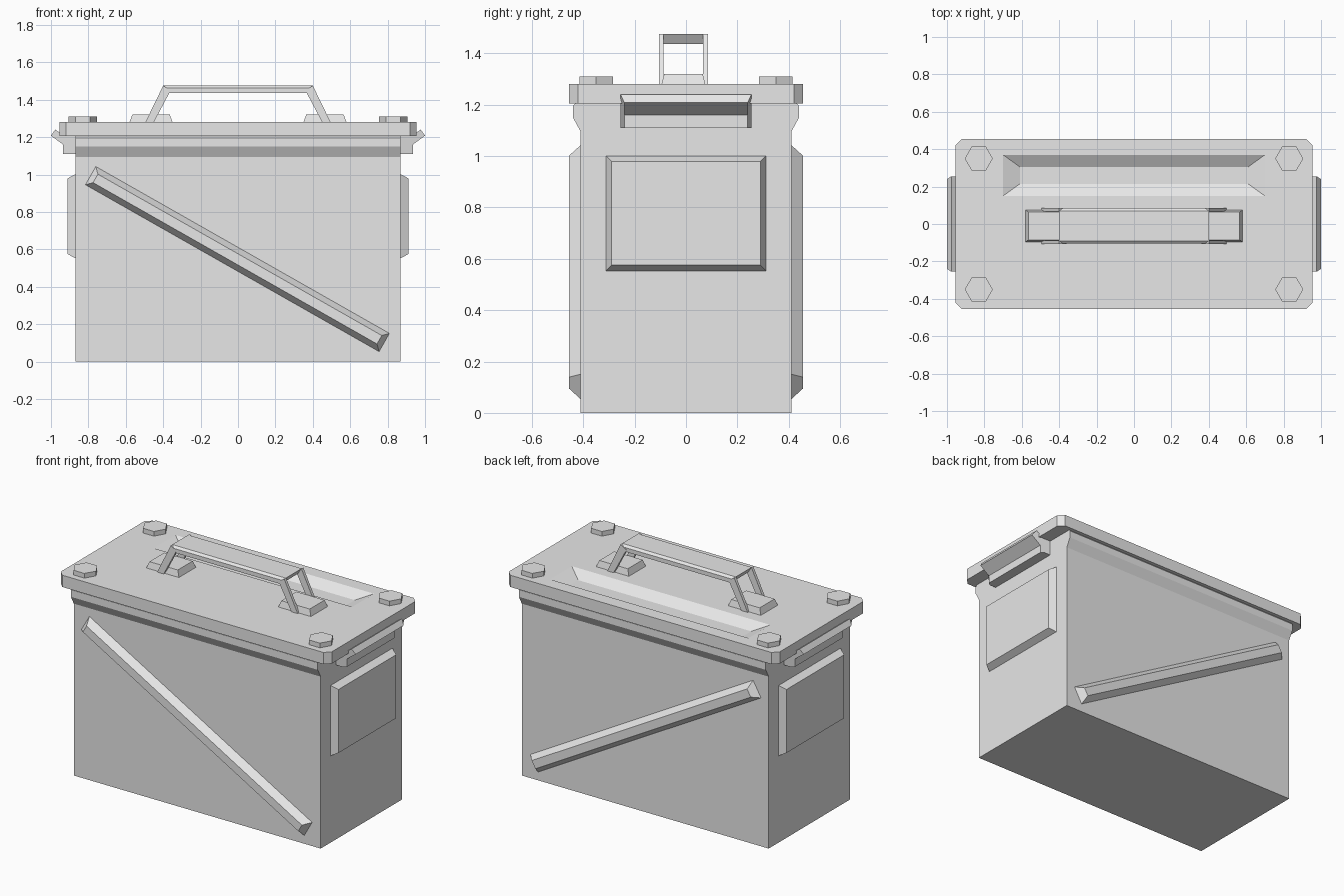
import bpy, bmesh, math
from mathutils import Matrix, Vector

if "Cube" in bpy.data.objects:
    bpy.data.objects.remove(bpy.data.objects["Cube"])

GREY = (0.8, 0.8, 0.8, 1.0)
paint = bpy.data.materials.new("light_grey_paint")
paint.use_nodes = True
paint.diffuse_color = GREY
paint.node_tree.nodes["Principled BSDF"].inputs["Base Color"].default_value = GREY


def finish(name, bm):
    bmesh.ops.recalc_face_normals(bm, faces=bm.faces)
    mesh = bpy.data.meshes.new(name)
    bm.to_mesh(mesh)
    bm.free()
    mesh.materials.append(paint)
    obj = bpy.data.objects.new(name, mesh)
    bpy.context.collection.objects.link(obj)
    return obj


def loft(name, *rings):
    """Solid through matching closed rings of points, capped at both ends."""
    bm = bmesh.new()
    loops = [[bm.verts.new(p) for p in ring] for ring in rings]
    for a, b in zip(loops, loops[1:]):
        for i in range(len(a)):
            j = (i + 1) % len(a)
            bm.faces.new((a[i], a[j], b[j], b[i]))
    bm.faces.new(loops[0])
    bm.faces.new(loops[-1])
    return finish(name, bm)


def rect(w, h, z):
    return [(-w, -h, z), (w, -h, z), (w, h, z), (-w, h, z)]


def raised_panel(name, w, h, depth, inset, matrix):
    """Bevelled plate whose local z points away from the wall."""
    obj = loft(name, rect(w, h, -0.01), rect(w, h, 0),
               rect(w - inset, h - inset, depth))
    obj.data.transform(matrix)
    return obj


def cut(target, cutter):
    cutter.hide_render = True
    cutter.hide_set(True)
    cutter.display_type = 'WIRE'
    mod = target.modifiers.new("recess", 'BOOLEAN')
    mod.operation = 'DIFFERENCE'
    mod.solver = 'EXACT'
    mod.object = cutter
    bpy.context.view_layer.objects.active = target
    bpy.ops.object.modifier_apply(modifier=mod.name)
    bpy.data.objects.remove(cutter)


# Box body with a flared rim along front and back
half = [(0.41, 0), (0.41, 1.095), (0.44, 1.15), (0.44, 1.195), (0.43, 1.207)]
outline = half + [(-y, z) for y, z in reversed(half)]
loft("body", *[[(x, y, z) for y, z in outline] for x in (-0.87, 0.87)])

# Lid with clipped corners and a long sloped recess
LX, LY, CLIP, TOP = 0.955, 0.455, 0.035, 1.28
corner = [(LX, LY - CLIP), (LX - CLIP, LY)]
lid_ring = (corner + [(-x, y) for x, y in reversed(corner)]
            + [(-x, -y) for x, y in corner]
            + [(x, -y) for x, y in reversed(corner)])
lid = loft("lid", *[[(x, y, z) for x, y in lid_ring] for z in (1.205, TOP)])
recess = loft("recess_cutter", rect(0.61, 0.045, -0.04), rect(0.70, 0.11, 0),
              rect(0.70, 0.11, 0.05))
recess.data.transform(Matrix.Translation((0, 0.26, TOP)))
cut(lid, recess)

# Hexagonal lid bolts
for sx, side in ((-1, "right"), (1, "left")):
    for sy, end in ((-1, "front"), (1, "back")):
        rings = [[(sx * 0.83 + 0.075 * math.cos(a), sy * 0.35 + 0.075 * math.sin(a), z)
                  for a in (math.tau * i / 6 for i in range(6))]
                 for z in (TOP - 0.01, 1.31)]
        loft(f"bolt_{end}_{side}", *rings)

# Diagonal ribs on front and back
start, stop = Vector((-0.788, 0, 0.994)), Vector((0.782, 0, 0.102))
along = (stop - start).normalized()
for sy, end in ((-1, "front"), (1, "back")):
    out = Vector((0, sy, 0))
    basis = Matrix((along, out.cross(along), out)).transposed().to_4x4()
    place = Matrix.Translation((start + stop) / 2 + out * 0.41) @ basis
    raised_panel(f"rib_{end}", (stop - start).length / 2, 0.056, 0.045, 0.03, place)

# Parts repeated on each end: panel, latch, handle foot and legs
HY = -0.01
latch = [(0.86, 1.11, 0.255), (0.915, 1.11, 0.255), (0.935, 1.11, 0.24),
         (0.935, 1.16, 0.24), (1.0, 1.208, 0.24), (0.977, 1.24, 0.255),
         (0.94, 1.215, 0.255), (0.86, 1.215, 0.255)]
for s, side in ((-1, "right"), (1, "left")):
    out = Vector((s, 0, 0))
    basis = Matrix((Vector((0, s, 0)), Vector((0, 0, 1)), out)).transposed().to_4x4()
    raised_panel(f"end_panel_{side}", 0.312, 0.224, 0.042, 0.022,
                 Matrix.Translation((s * 0.87, 0, 0.777)) @ basis)
    loft(f"latch_{side}", *[[(s * x, t * w, z) for x, z, w in latch] for t in (-1, 1)])

    foot = loft(f"handle_foot_{side}", rect(0.115, 0.085, -0.01),
                rect(0.115, 0.085, 0), rect(0.1, 0.075, 0.04))
    foot.data.transform(Matrix.Translation((s * 0.465, HY, TOP)))

    leg = [(0.45, TOP), (0.495, TOP), (0.40, 1.475), (0.36, 1.45)]
    for t, end in ((-1, "front"), (1, "back")):
        loft(f"handle_leg_{end}_{side}",
             *[[(s * x, HY + t * y, z) for x, z in leg] for y in (0.077, 0.096)])

# Grip bar with softened long edges
grip = [(0.095, 1.436), (0.095, 1.462), (0.08, 1.475)]
grip += [(-y, z) for y, z in reversed(grip)]
loft("handle_grip", *[[(s * (0.40 if z > 1.47 else 0.375 + (z - 1.436) * 0.6), HY + y, z)
                       for y, z in grip] for s in (-1, 1)])
